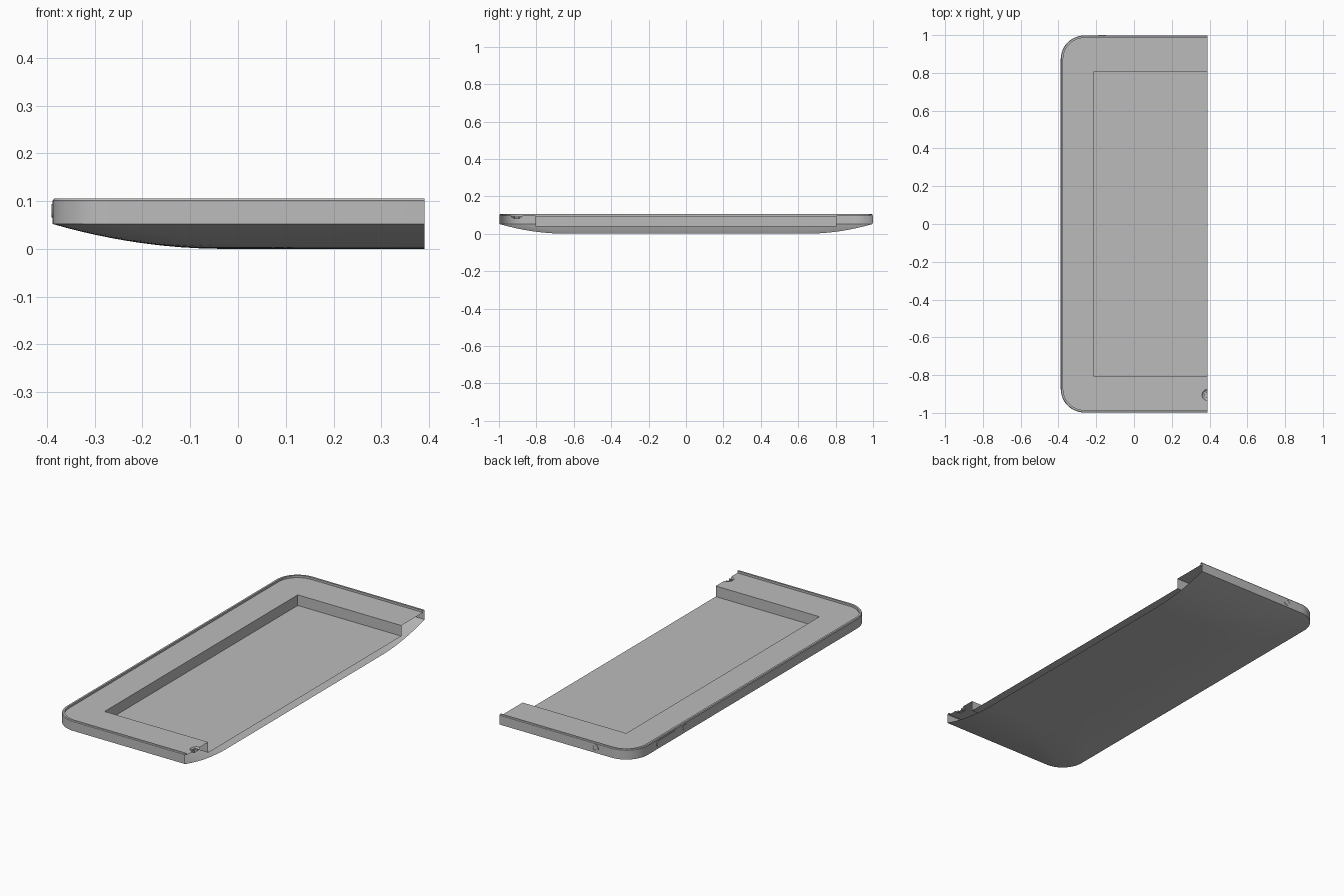
import bpy, bmesh, math
from mathutils import Vector

cube = bpy.data.objects.get("Cube")
if cube:
    bpy.data.objects.remove(cube)

grey = bpy.data.materials.new("shell grey")
grey.use_nodes = True
COLOUR = (0.5, 0.5, 0.5, 1)
grey.diffuse_color = COLOUR
grey.node_tree.nodes["Principled BSDF"].inputs["Base Color"].default_value = COLOUR

HX, HY, R = 0.39, 0.998, 0.125      # half width, half length, corner radius
RIM, DECK, FLOOR, SEAM = 0.105, 0.094, 0.038, 0.052
PX, PY = -0.215, 0.805              # pocket edges
BY, BR = -0.905, 0.03               # half-round button dish on the open side


def finish(name, bm, smooth=True):
    mesh = bpy.data.meshes.new(name)
    bm.to_mesh(mesh)
    bm.free()
    mesh.materials.append(grey)
    obj = bpy.data.objects.new(name, mesh)
    bpy.context.collection.objects.link(obj)
    if smooth:
        bpy.ops.object.select_all(action="DESELECT")
        obj.select_set(True)
        bpy.context.view_layer.objects.active = obj
        bpy.ops.object.shade_smooth_by_angle(angle=math.radians(30))
    return obj


def outline(inset, z, radius):
    """Three-sided outline with two round corners, open on the +x side."""
    x, y = -HX + 0.002 + inset, HY - inset
    pts = [(HX, -y, z)]
    for cy, start in ((-y + radius, -90), (y - radius, -180)):
        for i in range(13):
            a = math.radians(start - i * 7.5)
            pts.append((x + radius + radius * math.cos(a), cy + radius * math.sin(a), z))
    return pts + [(HX, y, z)]


def loft(bm, rings):
    rows = [[bm.verts.new(p) for p in ring] for ring in rings]
    for a, b in zip(rows, rows[1:]):
        for i in range(len(a) - 1):
            bm.faces.new((a[i], b[i], b[i + 1], a[i + 1]))
    return rows


# Outer shell: curved underside, upright wall, thin raised rim
bm = bmesh.new()
rings = []
STEPS, REACH = 12, 0.36
for i in range(STEPS):
    t = 1 - i / STEPS
    rings.append(outline(REACH * t, SEAM * (1 - t) ** 2, R + 0.1 * t))
rings += [outline(0, SEAM, R), outline(0, RIM - 0.004, R),
          outline(0.003, RIM, R - 0.003), outline(0.013, RIM, R - 0.013),
          outline(0.013, DECK, R - 0.013)]
rows = loft(bm, rings)
bm.faces.new(rows[0])
finish("back_shell", bm)

# Flat deck around the pocket, with a half-round gap for the button
bm = bmesh.new()
pts = outline(0.013, DECK, R - 0.013)
pts += [(HX, PY, DECK), (PX, PY, DECK), (PX, -PY, DECK), (HX, -PY, DECK)]
arc = [math.radians(90 + 15 * i) for i in range(13)]
pts += [(HX + BR * math.cos(a), BY + BR * math.sin(a), DECK) for a in arc]
bm.faces.new([bm.verts.new(p) for p in reversed(pts)])
finish("inner_deck", bm, False)

# Pocket walls and floor
bm = bmesh.new()
corners = [(HX, -PY), (PX, -PY), (PX, PY), (HX, PY)]
rows = loft(bm, [[(x, y, z) for x, y in corners] for z in (DECK, FLOOR)])
bm.faces.new(reversed(rows[1]))
finish("screen_pocket", bm, False)

# Concave half-round dish
bm = bmesh.new()
dish = []
for k in range(6):
    f = math.radians(18 * k)
    r, z = BR * max(math.cos(f), 0.02), DECK - 0.014 * math.sin(f)
    dish.append([(HX + r * math.cos(a), BY + r * math.sin(a), z) for a in arc])
loft(bm, dish)
finish("button_dish", bm)


def block(name, lo, hi, bevel=0.0):
    bm = bmesh.new()
    bmesh.ops.create_cube(bm, size=1)
    for v in bm.verts:
        v.co = Vector([l + (c + 0.5) * (h - l) for c, l, h in zip(v.co, lo, hi)])
    if bevel:
        ends = [e for e in bm.edges if abs(e.verts[0].co.x - e.verts[1].co.x) > 1e-5]
        bmesh.ops.bevel(bm, geom=ends, offset=bevel, segments=4, profile=0.5, affect="EDGES")
    return finish(name, bm)


# Half-square mark raised in the dish
for name, lo, hi in (("mark_side", (0.371, BY - 0.016, 0.08), (0.375, BY + 0.016, 0.09)),
                     ("mark_front", (0.371, BY - 0.016, 0.08), (HX, BY - 0.012, 0.09)),
                     ("mark_back", (0.371, BY + 0.012, 0.08), (HX, BY + 0.016, 0.09))):
    block(name, lo, hi)

# Side buttons
for name, y0, y1 in (("volume_button", 0.64, 0.8), ("mute_switch", 0.54, 0.58)):
    block(name, (-HX, y0, 0.066), (-HX + 0.006, y1, 0.094), 0.011)

# Round socket on the back edge: a thin ring with a sunken centre
bm = bmesh.new()
turn = [math.tau * i / 24 for i in range(25)]
profile = ((0.018, HY), (0.018, HY + 0.002), (0.013, HY + 0.002), (0.013, HY + 0.0004))
rows = loft(bm, [[(-0.17 + r * math.cos(a), y, 0.079 + r * math.sin(a)) for a in turn]
                 for r, y in profile])
bm.faces.new(rows[-1][:-1])
bmesh.ops.remove_doubles(bm, verts=bm.verts, dist=1e-5)
bmesh.ops.recalc_face_normals(bm, faces=bm.faces)
finish("audio_socket", bm)
